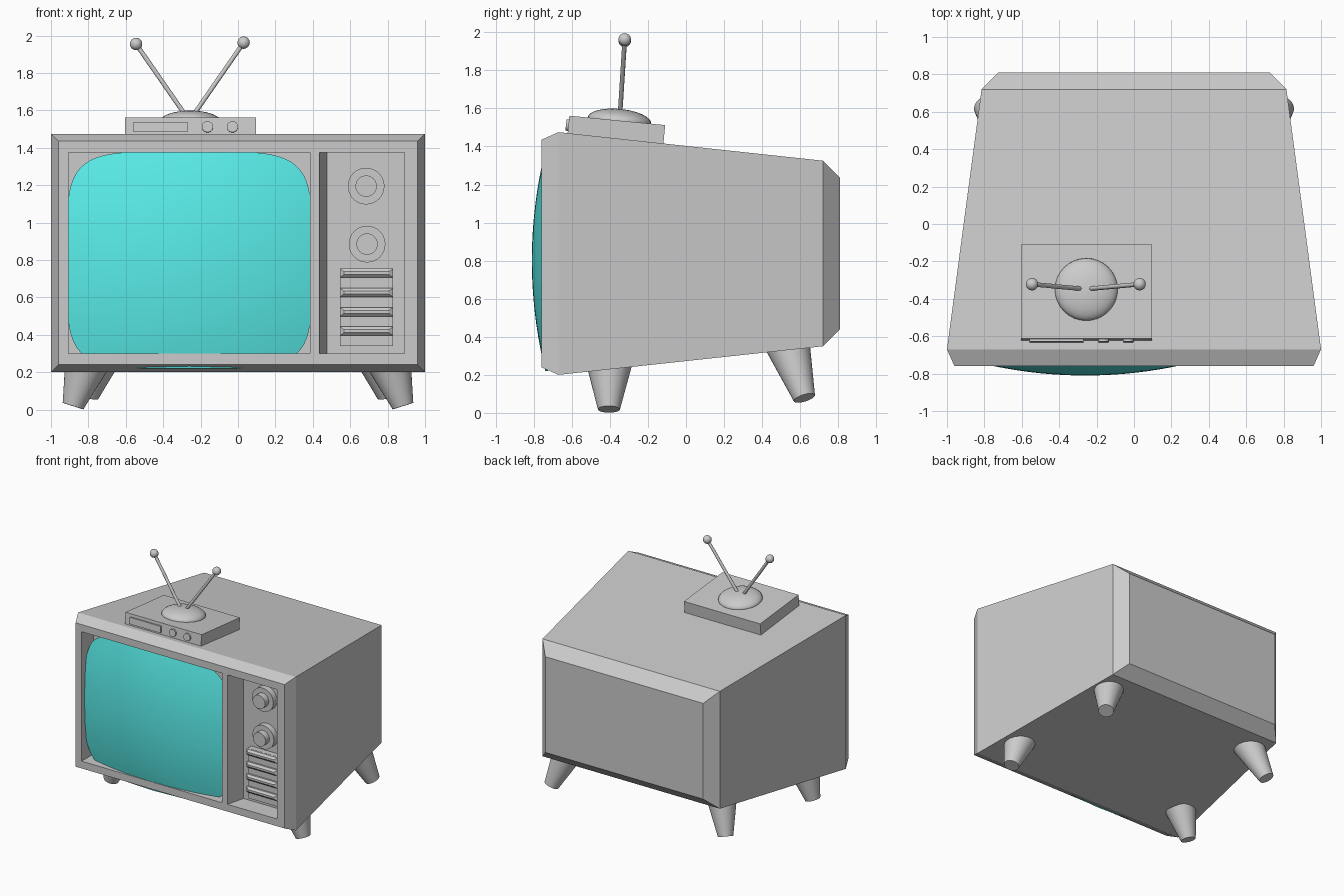
import bpy, bmesh
from math import sin, cos, pi, radians, copysign
from mathutils import Vector, Matrix

if "Cube" in bpy.data.objects:
    bpy.data.objects.remove(bpy.data.objects["Cube"])


def finish(name, bm, smooth=False):
    bmesh.ops.recalc_face_normals(bm, faces=bm.faces)
    me = bpy.data.meshes.new(name)
    bm.to_mesh(me)
    bm.free()
    ob = bpy.data.objects.new(name, me)
    bpy.context.collection.objects.link(ob)
    if smooth:
        bpy.ops.object.select_all(action='DESELECT')
        ob.select_set(True)
        bpy.context.view_layer.objects.active = ob
        bpy.ops.object.shade_smooth_by_angle(angle=radians(40))
    return ob


def loft(name, rings, matrix=Matrix()):
    """Rectangles (x0, x1, z0, z1, y) joined front to back and capped."""
    bm = bmesh.new()
    loops = [[bm.verts.new(matrix @ Vector(p)) for p in
              ((x0, y, z0), (x1, y, z0), (x1, y, z1), (x0, y, z1))]
             for x0, x1, z0, z1, y in rings]
    for a, b in zip(loops, loops[1:]):
        for i in range(4):
            j = (i + 1) % 4
            bm.faces.new((a[i], a[j], b[j], b[i]))
    bm.faces.new(loops[0])
    bm.faces.new(loops[-1][::-1])
    return finish(name, bm)


def box(name, x0, x1, y0, y1, z0, z1, matrix=Matrix()):
    return loft(name, [(x0, x1, z0, z1, y0), (x0, x1, z0, z1, y1)], matrix)


def cone(name, a, b, ra, rb, sides=32):
    a, b = Vector(a), Vector(b)
    d = b - a
    m = Matrix.Translation((a + b) / 2) @ d.to_track_quat('Z', 'Y').to_matrix().to_4x4()
    bm = bmesh.new()
    bmesh.ops.create_cone(bm, cap_ends=True, segments=sides, radius1=ra,
                          radius2=rb, depth=d.length, matrix=m)
    return finish(name, bm, True)


def ball(name, matrix, radius):
    bm = bmesh.new()
    bmesh.ops.create_uvsphere(bm, u_segments=32, v_segments=16, radius=radius, matrix=matrix)
    return finish(name, bm, True)


# Cabinet: tapered shell with bevelled front and back
cabinet = loft("cabinet", [
    (-0.96, 0.96, 0.24, 1.435, -0.76),
    (-1.0, 1.0, 0.20, 1.475, -0.67),
    (-0.815, 0.815, 0.35, 1.325, 0.72),
    (-0.725, 0.725, 0.44, 1.235, 0.81)])

# Recesses for the screen and the control panel
floor_y = -0.605
cutters = [
    box("screen_cutter", -0.905, 0.385, -0.9, floor_y, 0.30, 1.375),
    loft("control_cutter", [(0.435, 0.89, 0.30, 1.375, -0.9),
                            (0.435, 0.89, 0.30, 1.375, -0.76),
                            (0.475, 0.89, 0.30, 1.375, floor_y)])]
bpy.context.view_layer.objects.active = cabinet
for c in cutters:
    c.hide_render = True
    mod = cabinet.modifiers.new("recess", 'BOOLEAN')
    mod.operation = 'DIFFERENCE'
    mod.solver = 'EXACT'
    mod.object = c
    bpy.ops.object.modifier_apply(modifier=mod.name)
    bpy.data.objects.remove(c)

# Screen: bulging rounded rectangle
bm = bmesh.new()
N, RINGS = 80, 16
centre = bm.verts.new((-0.26, -0.81, 0.80))
prev = None
for r in range(1, RINGS + 1):
    ring = []
    for i in range(N):
        t = 2 * pi * i / N
        k = r / RINGS
        e = 1 - 0.6 * k
        u = 0.655 * k * copysign(abs(cos(t)) ** e, cos(t))
        v = 0.58 * k * copysign(abs(sin(t)) ** e, sin(t))
        ring.append(bm.verts.new((-0.26 + u, -0.81 + 0.21 * (u * u + v * v), 0.80 + v)))
    for i in range(N):
        j = (i + 1) % N
        if prev:
            bm.faces.new((prev[i], prev[j], ring[j], ring[i]))
        else:
            bm.faces.new((centre, ring[j], ring[i]))
    prev = ring
for f in bm.faces:
    f.normal_update()
screen = finish("screen", bm, True)
if sum(p.normal.y for p in screen.data.polygons) > 0:
    screen.data.flip_normals()
mat = bpy.data.materials.new("screen_glass")
mat.diffuse_color = (0.1, 0.85, 0.82, 1)
mat.use_nodes = True
mat.node_tree.nodes["Principled BSDF"].inputs["Base Color"].default_value = mat.diffuse_color
screen.data.materials.append(mat)

# Dials
for n, (x, z) in enumerate(((0.685, 1.195), (0.69, 0.885)), 1):
    cone(f"dial_base_{n}", (x, floor_y + 0.02, z), (x, floor_y - 0.05, z), 0.098, 0.098)
    cone(f"dial_knob_{n}", (x, floor_y, z), (x, floor_y - 0.10, z), 0.057, 0.057)

# Speaker block with ridged slats
box("speaker_block", 0.545, 0.83, floor_y - 0.045, floor_y + 0.02, 0.34, 0.755)
for n in range(4):
    z = 0.73 - 0.1035 * n
    loft(f"speaker_slat_{n + 1}", [
        (0.566, 0.806, z - 0.008, z + 0.008, floor_y - 0.075),
        (0.545, 0.83, z - 0.024, z + 0.024, floor_y - 0.06),
        (0.545, 0.83, z - 0.024, z + 0.024, floor_y - 0.03)])

# Receiver box lying on the sloping top
tilt = Matrix.Translation((-0.255, -0.366, 1.487)) @ Matrix.Rotation(radians(-5.6), 4, 'X')
box("receiver_box", -0.35, 0.35, -0.253, 0.253, -0.05, 0.05, tilt)
box("receiver_display", -0.303, -0.015, -0.266, -0.24, -0.028, 0.026, tilt)
for n, x in enumerate((0.092, 0.225), 1):
    cone(f"receiver_knob_{n}", tilt @ Vector((x, -0.24, 0)),
         tilt @ Vector((x, -0.266, 0)), 0.03, 0.03, 24)

# Aerial: dome, two rods and ball tips
ball("aerial_dome", Matrix.Translation((-0.255, -0.35, 1.535))
     @ Matrix.Rotation(radians(-5.6), 4, 'X') @ Matrix.Diagonal((1, 1, 0.37, 1)), 0.168)
for side, bx, tx, tz in (("left", -0.285, -0.545, 1.955), ("right", -0.235, 0.03, 1.962)):
    tip = (tx, -0.322, tz)
    cone(f"aerial_rod_{side}", (bx, -0.346, 1.58), tip, 0.012, 0.012, 16)
    ball(f"aerial_tip_{side}", Matrix.Translation(tip), 0.033)

# Splayed tapered legs
for side, s in (("left", -1), ("right", 1)):
    cone(f"front_leg_{side}", (s * 0.882, -0.405, 0.019), (s * 0.805, -0.403, 0.26), 0.058, 0.122)
    cone(f"rear_leg_{side}", (s * 0.80, 0.622, 0.078), (s * 0.69, 0.525, 0.39), 0.058, 0.125)
